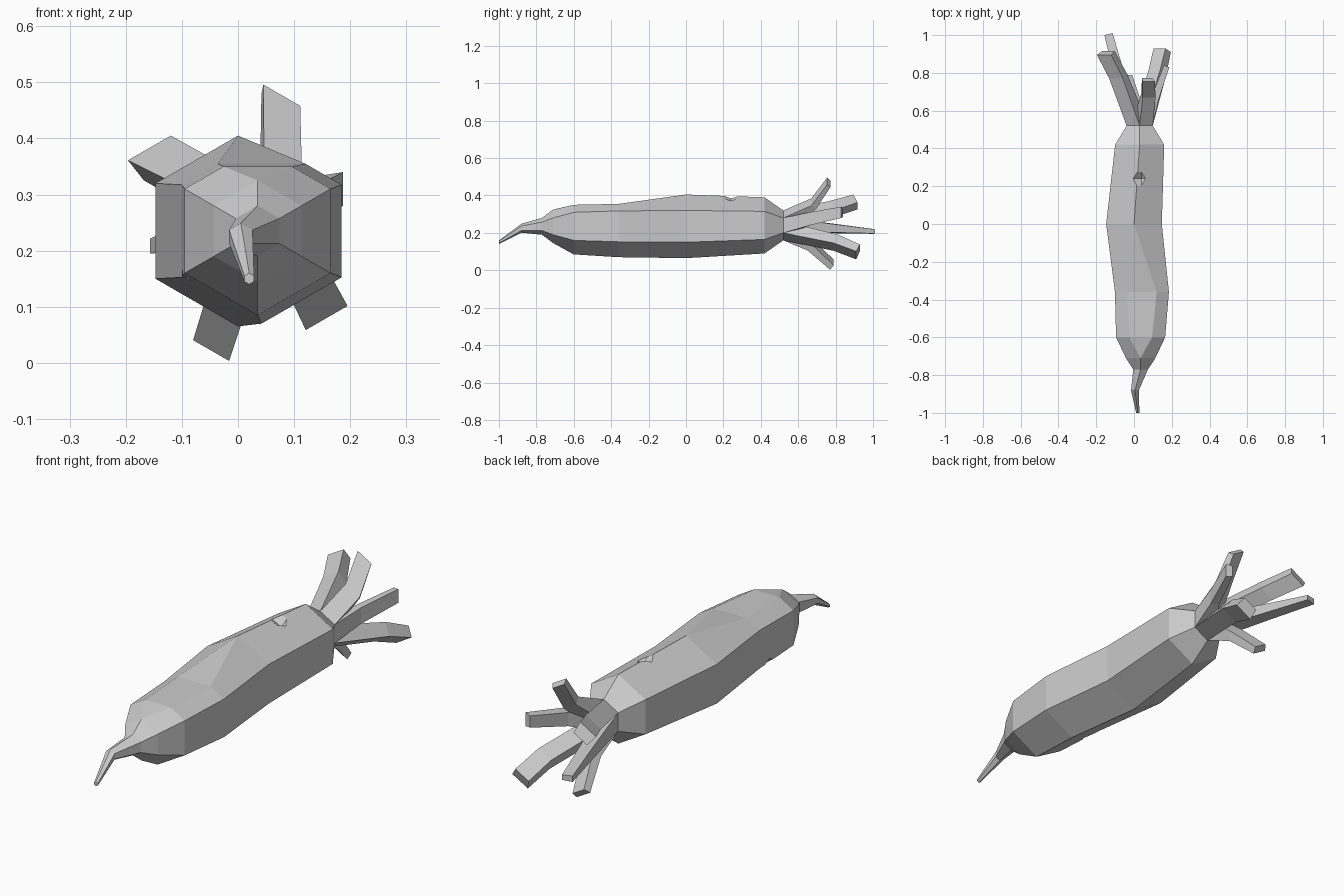
import bpy, bmesh
from math import sin, cos, radians, pi, sqrt
from mathutils import Vector

cube = bpy.data.objects.get("Cube")
if cube:
    bpy.data.objects.remove(cube, do_unlink=True)

GREY = (0.6, 0.6, 0.6, 1)
grey = bpy.data.materials.new("pale grey")
grey.use_nodes = True
grey.diffuse_color = GREY
grey.node_tree.nodes["Principled BSDF"].inputs["Base Color"].default_value = GREY


def finish(name, bm):
    bmesh.ops.remove_doubles(bm, verts=bm.verts, dist=0.0005)
    bmesh.ops.recalc_face_normals(bm, faces=bm.faces)
    mesh = bpy.data.meshes.new(name)
    bm.to_mesh(mesh)
    bm.free()
    mesh.materials.append(grey)
    obj = bpy.data.objects.new(name, mesh)
    bpy.context.scene.collection.objects.link(obj)
    return obj


def loft(name, sections):
    """Skin a closed tube through matching cross-sections."""
    bm = bmesh.new()
    rings = [[bm.verts.new(p) for p in s] for s in sections]
    n = len(rings[0])
    for a, b in zip(rings, rings[1:]):
        for i in range(n):
            j = (i + 1) % n
            bm.faces.new((a[i], a[j], b[j], b[i]))
    bm.faces.new(rings[0])
    bm.faces.new(rings[-1])
    return finish(name, bm)


def hexagon(y, cx, cz, r, top):
    """Pointed-top hexagon whose peak is sliced off at height top."""
    w = max(0, cz + r - top) * sqrt(3)
    pts = [Vector((cx - w, y, min(top, cz + r))), Vector((cx + w, y, min(top, cz + r)))]
    for k in range(1, 6):
        a = pi / 2 - k * pi / 3
        pts.append(Vector((cx + r * cos(a), y, cz + r * sin(a))))
    return pts


# Root body: y, centre x, centre z, radius, sliced height
body = loft("root_body", [hexagon(*s) for s in (
    (-1.0, 0.02, 0.15, 0.01, 1),
    (-0.88, 0.005, 0.225, 0.024, 1),
    (-0.77, 0.035, 0.235, 0.045, 1),
    (-0.71, 0.035, 0.235, 0.09, 1),
    (-0.6, 0.035, 0.235, 0.15, 0.35),
    (-0.36, 0.042, 0.235, 0.165, 0.355),
    (0.0, 0.0, 0.235, 0.17, 1),
    (0.42, 0.03, 0.24, 0.15, 1),
    (0.52, 0.03, 0.24, 0.08, 1),
    (0.58, 0.03, 0.24, 0.015, 1))])

# Chips nicked out of the skin
for name, spot, size in (("top_chip", (0.04, 0.24, 0.40), (0.075, 0.06, 0.04)),
                         ("side_chip", (-0.105, -0.43, 0.15), (0.025, 0.05, 0.025))):
    bm = bmesh.new()
    bmesh.ops.create_uvsphere(bm, u_segments=4, v_segments=2, radius=1)
    bmesh.ops.scale(bm, vec=size, verts=bm.verts)
    bmesh.ops.translate(bm, vec=spot, verts=bm.verts)
    cutter = finish(name + "_cutter", bm)
    cutter.hide_render = True
    cutter.hide_set(True)
    mod = body.modifiers.new(name, "BOOLEAN")
    mod.operation = "DIFFERENCE"
    mod.solver = "EXACT"
    mod.object = cutter


# Leaf stalks: one grows from each side of the crown
def leaf(name, angle, mid, tip, half, thick):
    a = radians(angle)
    out, side = Vector((cos(a), 0, sin(a))), Vector((-sin(a), 0, cos(a)))
    base, mid, tip = Vector((0.03, 0.52, 0.24)) + out * 0.069, Vector(mid), Vector(tip)
    along = (tip - mid).normalized()
    inward = along.cross(side).normalized()
    if inward.dot(out) > 0:
        inward = -inward

    def section(p, w, offset):
        return [p - side * w, p + side * w,
                p + side * w * 0.85 + offset, p - side * w * 0.85 + offset]

    loft(name, [section(base, 0.04, Vector((0, 0.06, 0)) - out * 0.06),
                section(mid, (half + 0.04) / 2, inward * (thick + 0.01)),
                section(tip, half, inward * thick)])


leaf("leaf_left", 0, (0.13, 0.66, 0.275), (0.187, 0.83, 0.31), 0.03, 0.03)
leaf("leaf_upper_left", 60, (0.08, 0.67, 0.365), (0.078, 0.755, 0.477), 0.038, 0.025)
leaf("leaf_upper_right", 120, (-0.095, 0.77, 0.35), (-0.158, 0.895, 0.383), 0.044, 0.05)
leaf("leaf_right", 180, (-0.1, 0.77, 0.225), (-0.157, 1.0, 0.208), 0.013, 0.045)
leaf("leaf_lower_right", 240, (-0.015, 0.65, 0.125), (-0.048, 0.77, 0.022), 0.037, 0.03)
leaf("leaf_lower_left", 300, (0.135, 0.79, 0.125), (0.158, 0.91, 0.08), 0.043, 0.05)
